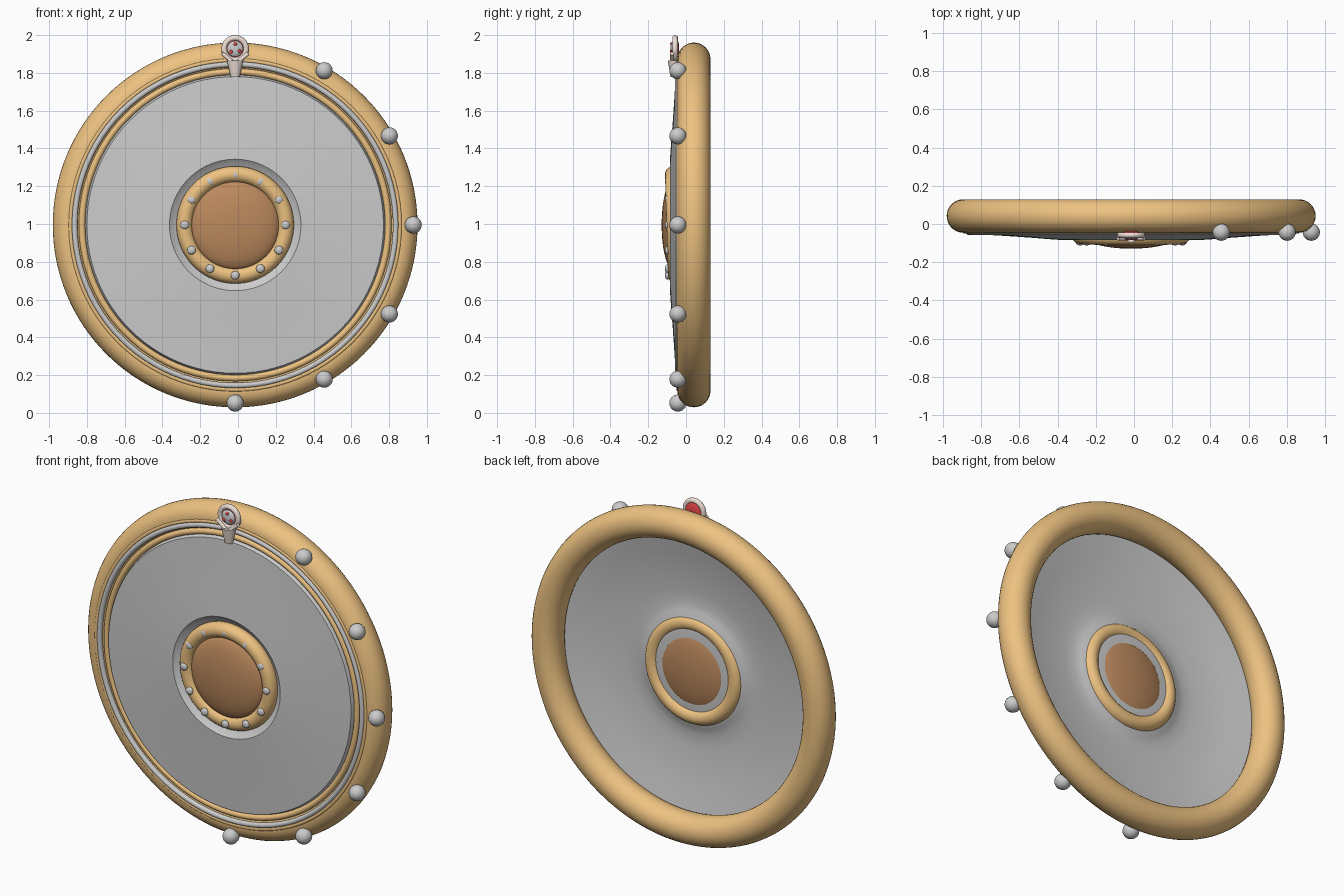
import bpy
from math import pi, sin, cos, radians

if "Cube" in bpy.data.objects:
    bpy.data.objects.remove(bpy.data.objects["Cube"])

CX, CZ = -0.015, 0.995  # shield centre


def material(name, rgb):
    m = bpy.data.materials.new(name)
    m.diffuse_color = (*rgb, 1)
    m.use_nodes = True
    m.node_tree.nodes["Principled BSDF"].inputs["Base Color"].default_value = m.diffuse_color
    return m


GOLD = material("gold", (0.85, 0.54, 0.22))
BROWN = material("brown", (0.50, 0.25, 0.11))
RED = material("red", (0.80, 0.06, 0.06))
PALE = material("pale", (0.86, 0.74, 0.67))


def finish(name, mat=None, angle=35):
    o = bpy.context.object
    o.name = name
    if mat:
        o.data.materials.append(mat)
    bpy.ops.object.shade_smooth_by_angle(angle=radians(angle))
    return o


def ring(name, major, minor, y, mat=None, x=CX, z=CZ, tilt=0, seg=96, sides=20):
    bpy.ops.mesh.primitive_torus_add(major_radius=major, minor_radius=minor,
                                     major_segments=seg, minor_segments=sides,
                                     location=(x, y, z), rotation=(pi / 2 + tilt, 0, 0))
    return finish(name, mat)


def ball(name, r, loc, mat=None, depth=None, seg=24):
    bpy.ops.mesh.primitive_uv_sphere_add(segments=seg, ring_count=seg // 2, radius=1,
                                         location=loc, rotation=(pi / 2, 0, 0))
    o = finish(name, mat)
    o.scale = (r, r, depth or r)
    return o


def lathe(name, profile, seg=96):
    # closed (radius, y) section spun about the shield axis
    n = len(profile)
    verts = [(CX + r * cos(2 * pi * i / seg), y, CZ + r * sin(2 * pi * i / seg))
             for i in range(seg) for r, y in profile]
    faces = [(i * n + j, i * n + (j + 1) % n,
              (i + 1) % seg * n + (j + 1) % n, (i + 1) % seg * n + j)
             for i in range(seg) for j in range(n)]
    me = bpy.data.meshes.new(name)
    me.from_pydata(verts, [], faces)
    o = bpy.data.objects.new(name, me)
    bpy.context.collection.objects.link(o)
    bpy.context.view_layer.objects.active = o
    o.select_set(True)
    bpy.ops.object.mode_set(mode='EDIT')
    bpy.ops.mesh.select_all(action='SELECT')
    bpy.ops.mesh.normals_make_consistent(inside=False)
    bpy.ops.object.mode_set(mode='OBJECT')
    return finish(name, angle=25)


# dished face plate with a recess around the boss
lathe("face_plate", [
    (0.19, -0.045), (0.29, -0.048), (0.312, -0.055), (0.348, -0.085), (0.42, -0.080),
    (0.52, -0.072), (0.65, -0.063), (0.785, -0.055), (0.795, -0.03), (0.85, -0.02),
    (0.85, 0.0), (0.78, -0.012), (0.68, -0.035), (0.56, -0.053), (0.45, -0.064),
    (0.38, -0.066), (0.34, -0.058), (0.30, -0.042), (0.25, -0.034), (0.19, -0.032)])

# outer rim and trim rings
ring("outer_rim", 0.878, 0.0875, 0.042, GOLD, seg=128, sides=32)
ring("gold_trim_outer", 0.872, 0.012, -0.038, GOLD)
ring("silver_trim", 0.850, 0.0145, -0.043)
ring("gold_trim_inner", 0.811, 0.017, -0.032, GOLD)

# central boss
ring("boss_ring", 0.268, 0.043, -0.060, GOLD, tilt=0.03)
ball("boss_dome", 0.235, (CX, -0.068, CZ), BROWN, 0.061, 48)
for i in range(12):
    a = i * pi / 6
    ball("boss_rivet", 0.023, (CX + 0.267 * cos(a), -0.098, CZ + 0.267 * sin(a)),
         depth=0.014, seg=16)

# studs down one side of the rim
for deg in (60, 30, 0, -30, -60, -90):
    a = radians(deg)
    ball("rim_stud", 0.045, (CX + 0.943 * cos(a), -0.043, CZ + 0.943 * sin(a)))

# crest ornament at the top
TZ = 1.927
ring("crest_ring", 0.058, 0.015, -0.058, PALE, z=TZ, seg=40, sides=14)
ball("crest_backing", 0.056, (CX, -0.054, TZ), RED, 0.018)
ball("crest_gem", 0.042, (CX, -0.066, TZ), None, 0.016)
for deg in (90, 215, 335):
    a = radians(deg)
    ball("crest_spot", 0.010, (CX + 0.026 * cos(a), -0.078, TZ + 0.026 * sin(a)), RED, 0.006, 12)

# crest collar straps and tapered stem
for s in (-1, 1):
    bpy.ops.mesh.primitive_cylinder_add(vertices=14, radius=0.011, depth=0.085,
                                        location=(CX + s * 0.036, -0.075, 1.876),
                                        rotation=(0, s * radians(50), 0))
    finish("crest_strap", PALE)
bpy.ops.mesh.primitive_cone_add(vertices=24, radius1=0.024, radius2=0.043, depth=0.085,
                                location=(CX, -0.064, 1.822))
finish("crest_stem", PALE).scale = (1, 0.75, 1)
